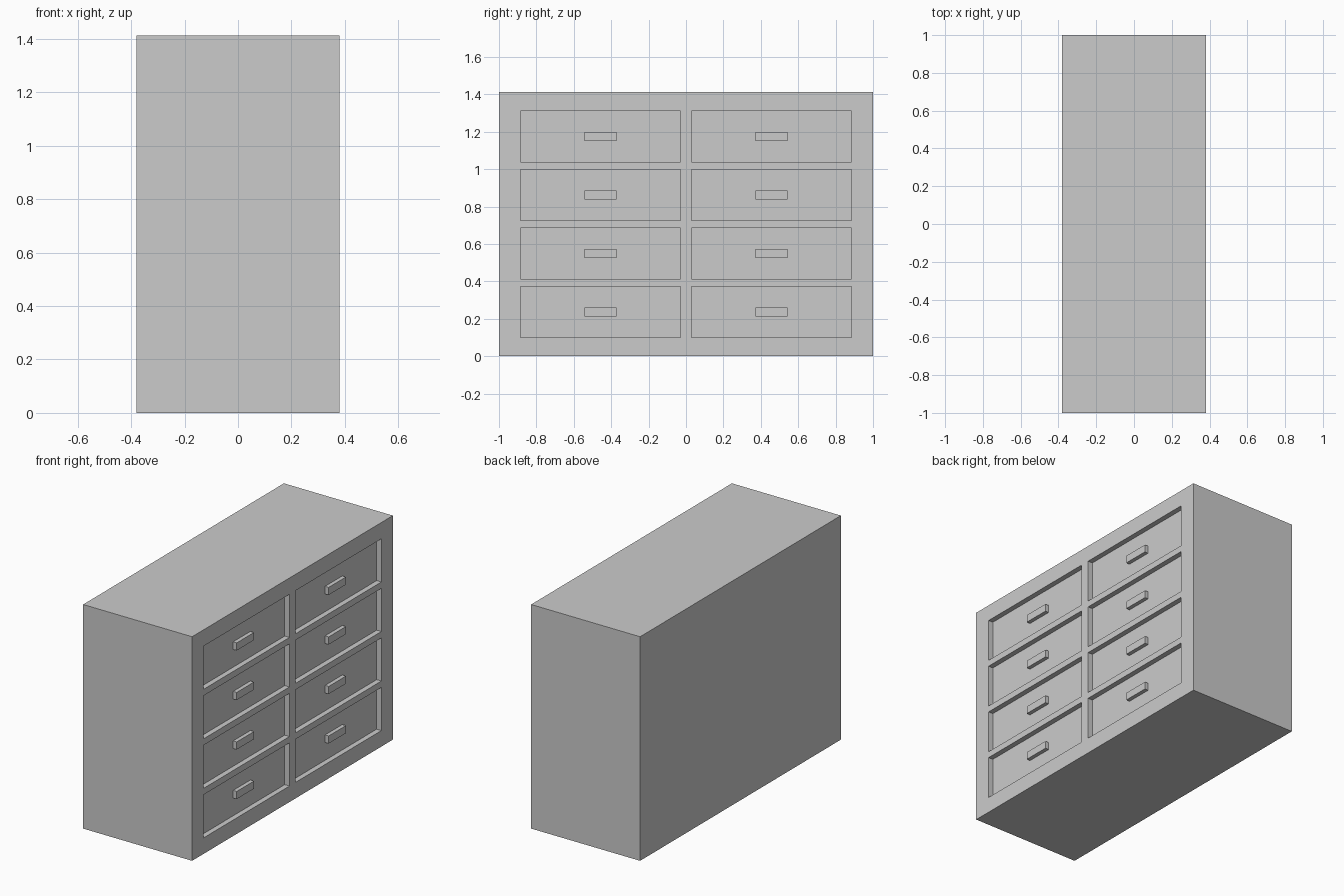
import bpy, bmesh
from mathutils import Vector

if "Cube" in bpy.data.objects:
    bpy.data.objects.remove(bpy.data.objects["Cube"])

DEPTH, WIDTH, HEIGHT = 0.76, 2.0, 1.413
FRONT = DEPTH / 2
RECESS = 0.033
DRAWER_Y = [(-0.886, -0.03), (0.03, 0.886)]
DRAWER_Z = [(0.101 + 0.3123 * i, 0.373 + 0.3123 * i) for i in range(4)]


def box(bm, lo, hi):
    lo, hi = Vector(lo), Vector(hi)
    verts = bmesh.ops.create_cube(bm, size=1)["verts"]
    for v in verts:
        v.co = (lo + hi) / 2 + v.co * (hi - lo)


def finish(name, bm):
    bmesh.ops.recalc_face_normals(bm, faces=bm.faces)
    mesh = bpy.data.meshes.new(name)
    bm.to_mesh(mesh)
    bm.free()
    obj = bpy.data.objects.new(name, mesh)
    bpy.context.collection.objects.link(obj)
    return obj


def front_faces(bm):
    bm.normal_update()
    return [f for f in bm.faces if f.normal.x > 0.9]


# Cabinet body: slice the drawer side into a grid, then push the drawer cells in
bm = bmesh.new()
box(bm, (-FRONT, -WIDTH / 2, 0), (FRONT, WIDTH / 2, HEIGHT))
cuts = [((0, y, 0), (0, 1, 0)) for pair in DRAWER_Y for y in pair]
cuts += [((0, 0, z), (0, 0, 1)) for pair in DRAWER_Z for z in pair]
for co, no in cuts:
    faces = front_faces(bm)
    edges = {e for f in faces for e in f.edges}
    verts = {v for f in faces for v in f.verts}
    bmesh.ops.bisect_plane(bm, geom=faces + list(edges) + list(verts),
                           plane_co=co, plane_no=no)


def is_drawer(face):
    c = face.calc_center_median()
    return (any(a < c.y < b for a, b in DRAWER_Y)
            and any(a < c.z < b for a, b in DRAWER_Z))


cells = [f for f in front_faces(bm) if is_drawer(f)]
for f in bmesh.ops.extrude_discrete_faces(bm, faces=cells)["faces"]:
    bmesh.ops.translate(bm, verts=f.verts, vec=(-RECESS, 0, 0))
finish("cabinet_body", bm)

# Drawer handles: one small block centred on each drawer
for col, (y0, y1) in enumerate(DRAWER_Y):
    for row, (z0, z1) in enumerate(DRAWER_Z):
        y, z = (y0 + y1) / 2, (z0 + z1) / 2
        bm = bmesh.new()
        box(bm, (FRONT - RECESS - 0.003, y - 0.086, z - 0.024),
            (FRONT - 0.008, y + 0.086, z + 0.024))
        finish(f"drawer_handle_{col}_{row}", bm)
